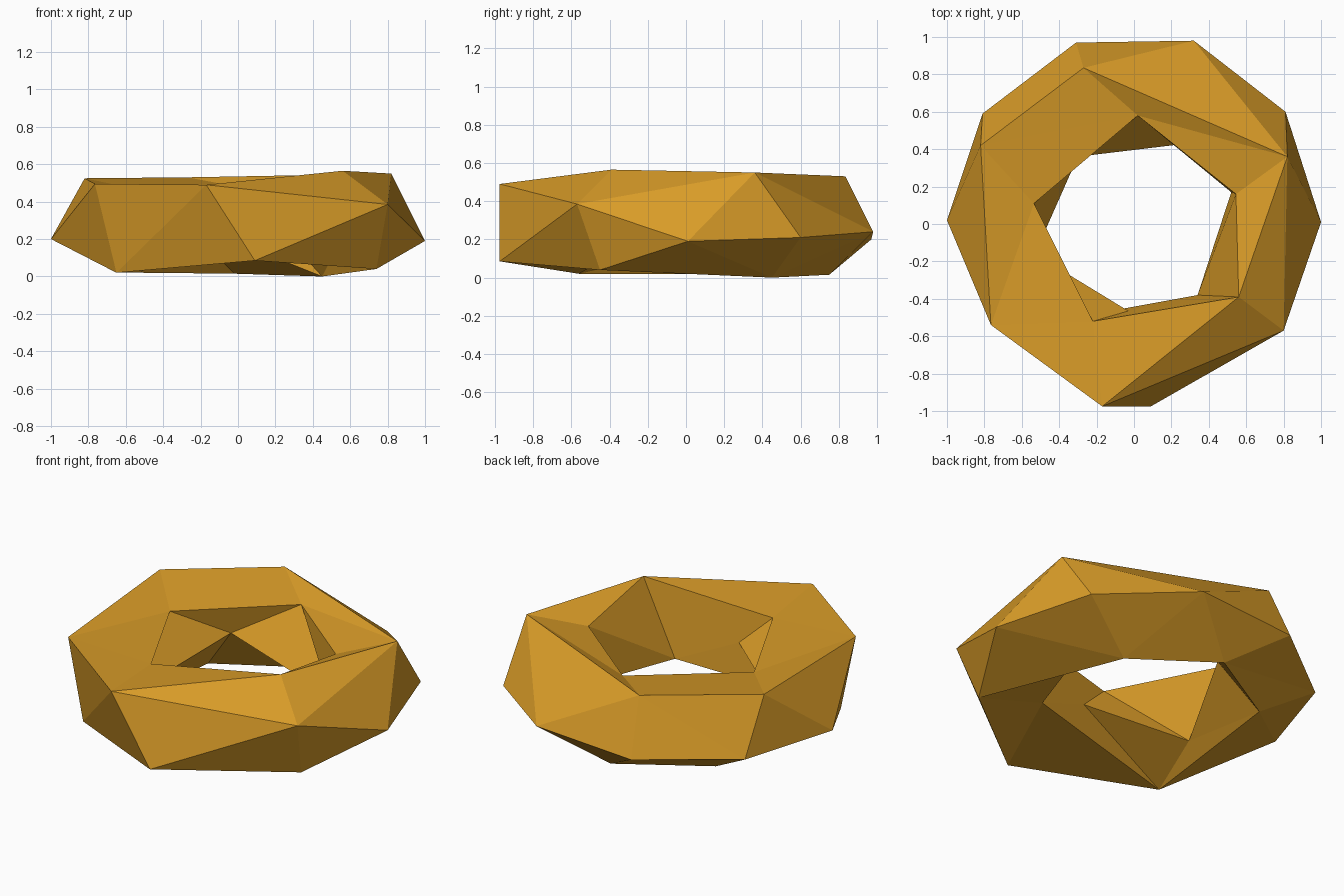
import bpy, bmesh

if "Cube" in bpy.data.objects:
    bpy.data.objects.remove(bpy.data.objects["Cube"])

# Corner points of the faceted ring, grouped by where they sit
PTS = dict(
    # outer rim
    A=(-1.0, .02, .20), B=(-.81, .59, .19), C=(-.31, .97, .20),
    D=(.32, .98, .24), E=(.81, .60, .21), F=(1.0, .01, .19), G=(.80, -.57, .385),
    # top edge
    I=(-.17, -.975, .49), J=(-.765, -.54, .495), K=(-.27, .835, .53),
    L=(.82, .36, .55), M=(.56, -.39, .565), O=(-.82, .42, .525),
    # upper edge of the hole
    U=(.02, .58, .475), V=(-.535, .11, .465), N=(-.22, -.52, .47), X=(.545, .16, .475),
    # lower edge of the hole
    W=(-.30, .36, .30), a=(.34, -.38, .125), b=(-.53, -.16, .11),
    c=(.52, .17, .14), Z=(-.03, -.465, .29),
    # underside
    R=(.45, .45, 0), S=(-.02, .75, .015), T=(-.52, .455, .02),
    Q=(-.65, -.56, .02), H=(.09, -.975, .085), P=(.74, -.45, .04),
)

bm = bmesh.new()
verts = {k: bm.verts.new(p) for k, p in PTS.items()}


def stitch(first, second, steps):
    """Zip two closed loops with triangles; each step moves on along loop 1 or 2."""
    i = j = 0
    for s in steps:
        p, q = first[i % len(first)], second[j % len(second)]
        if s == "1":
            i += 1
            r = first[i % len(first)]
        else:
            j += 1
            r = second[j % len(second)]
        if len({p, q, r}) == 3:          # loops may share corners
            bm.faces.new([verts[n] for n in (p, r, q)])


# Loops running counter-clockwise around the ring
hole_top, hole_low = "UVNMX", "RWbZac"
bottom, outer, top = "RSTQHP", "EDCBAJIGF", "LKOJIM"

stitch(hole_top, hole_low, "21212121212")            # inner wall
stitch(hole_low, bottom, "212121122121")             # underside, inner
stitch(bottom, outer, "212212122121212")             # underside, outer
stitch(outer, top, "121121121221211")                # upper outside
stitch("LKOJIM", "XUVNM", "21121212121")             # top into the hole

bmesh.ops.recalc_face_normals(bm, faces=bm.faces)
mesh = bpy.data.meshes.new("faceted_ring")
bm.to_mesh(mesh)
bm.free()

gold = bpy.data.materials.new("golden orange")
gold.diffuse_color = (.69, .33, .021, 1)
gold.use_nodes = True
gold.node_tree.nodes["Principled BSDF"].inputs["Base Color"].default_value = gold.diffuse_color
mesh.materials.append(gold)
ring = bpy.data.objects.new("faceted_ring", mesh)
bpy.context.collection.objects.link(ring)
